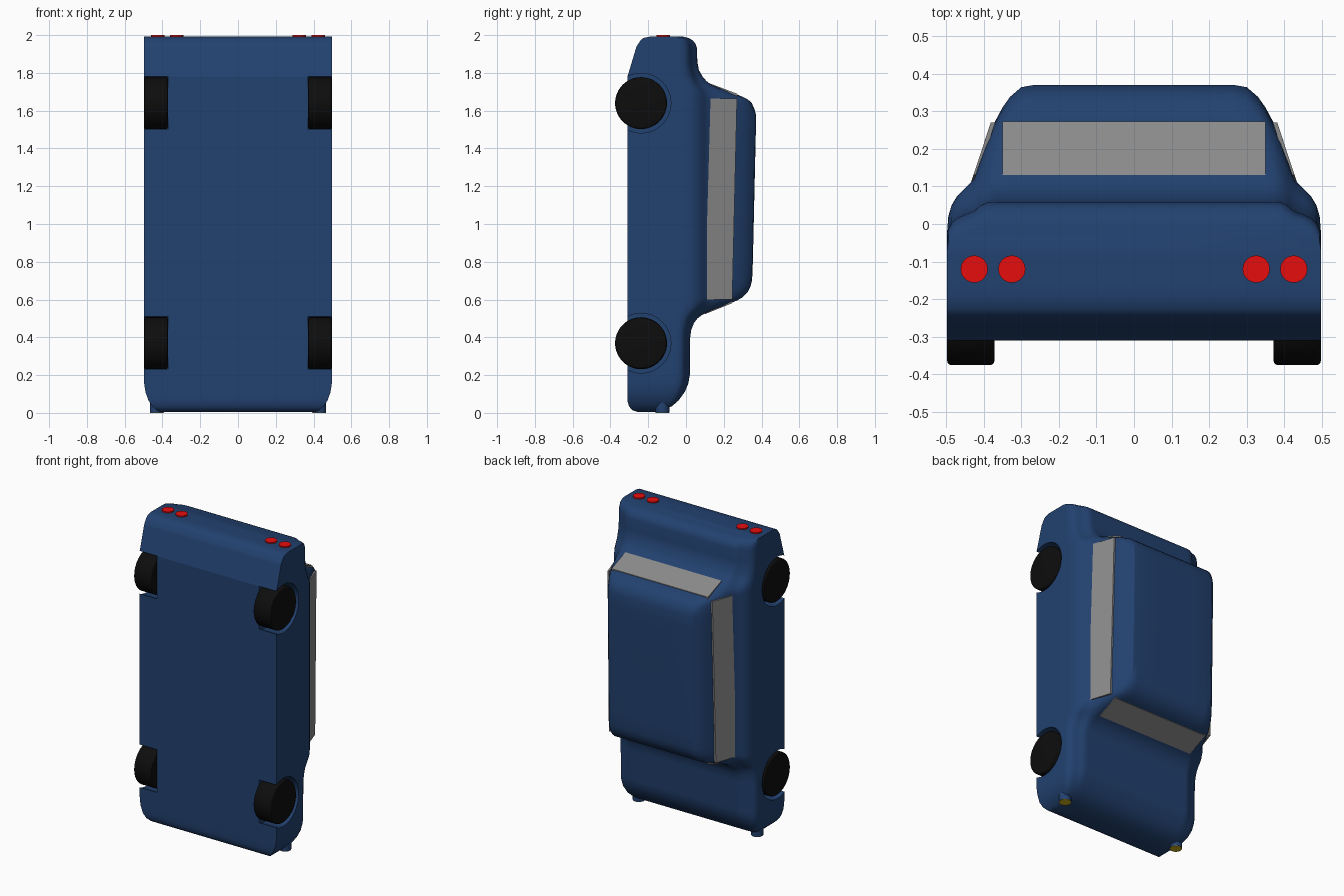
import bpy, bmesh, math
from mathutils import Vector, Matrix

if "Cube" in bpy.data.objects:
    bpy.data.objects.remove(bpy.data.objects["Cube"])


def material(name, rgb):
    m = bpy.data.materials.new(name)
    m.diffuse_color = (*rgb, 1)
    m.use_nodes = True
    m.node_tree.nodes["Principled BSDF"].inputs["Base Color"].default_value = m.diffuse_color
    return m


BLUE = material("blue_paint", (0.016, 0.053, 0.16))
BLACK = material("black_rubber", (0.004, 0.004, 0.004))
GLASS = material("grey_glass", (0.26, 0.26, 0.26))
RED = material("red_lens", (0.8, 0.004, 0.004))
YELLOW = material("yellow_lens", (0.6, 0.45, 0.01))


def finish(bm, name, mat=None, smooth=True):
    bmesh.ops.recalc_face_normals(bm, faces=bm.faces)
    me = bpy.data.meshes.new(name)
    bm.to_mesh(me)
    bm.free()
    ob = bpy.data.objects.new(name, me)
    bpy.context.collection.objects.link(ob)
    if mat:
        me.materials.append(mat)
    if smooth:
        smooth_shade(ob)
    return ob


def smooth_shade(ob):
    bpy.ops.object.select_all(action='DESELECT')
    ob.select_set(True)
    bpy.context.view_layer.objects.active = ob
    bpy.ops.object.shade_smooth_by_angle(angle=math.radians(30))


def cylinder(name, centre, r, depth, axis, mat=None, bevel=0, sides=48):
    bm = bmesh.new()
    rot = Matrix.Rotation(math.pi / 2, 4, 'Y') if axis == 'X' else Matrix()
    bmesh.ops.create_cone(bm, cap_ends=True, segments=sides, radius1=r, radius2=r,
                          depth=depth, matrix=Matrix.Translation(centre) @ rot)
    if bevel:
        rims = [e for e in bm.edges if any(len(f.verts) > 4 for f in e.link_faces)]
        bmesh.ops.bevel(bm, geom=rims, offset=bevel, segments=3, affect='EDGES', profile=0.5)
    return finish(bm, name, mat)


def panel(name, corners, inward, mat):
    # thin slab from an outer quad pushed inward
    bm = bmesh.new()
    vs = [bm.verts.new(c) for c in corners]
    ws = [bm.verts.new(Vector(c) + Vector(inward)) for c in corners]
    bm.faces.new(vs)
    bm.faces.new(ws[::-1])
    for i in range(4):
        j = (i + 1) % 4
        bm.faces.new((vs[i], ws[i], ws[j], vs[j]))
    return finish(bm, name, mat, False)


def lerp(table, t):
    for (a, u), (b, v) in zip(table, table[1:]):
        if t <= b:
            return u + (v - u) * max(0, t - a) / (b - a)
    return table[-1][1]


def smin(a, b, k=0.2):
    h = max(k - abs(a - b), 0) / k
    return min(a, b) - h * h * k / 4


# Body: side wall section, clipped softly by the centre line profile
WALL = [(.497, -.31), (.497, -.22), (.497, -.15), (.497, -.08), (.497, -.02), (.494, .02),
        (.485, .05), (.47, .075), (.45, .095), (.425, .12), (.41, .166), (.39, .23),
        (.37, .29), (.35, .35), (.33, .41), (.30, .50), (.265, .61), (.13, 1.0)]
TOP = [(.006, -.16), (.015, -.125), (.035, -.075), (.065, -.04), (.11, -.007), (.155, .012),
       (.2, .02), (.39, .021), (.44, .028), (.475, .042), (.5, .06), (.52, .087), (.54, .127),
       (.565, .193), (.594, .268), (.612, .3), (.64, .327), (.67, .342), (.705, .35),
       (.8, .354), (1.2, .363), (1.5, .37), (1.58, .37), (1.61, .362), (1.64, .348),
       (1.66, .327), (1.676, .295), (1.705, .217), (1.735, .137), (1.755, .11),
       (1.777, .09), (1.815, .068), (1.86, .06), (1.93, .058), (1.955, .05),
       (1.973, .035), (1.985, .012), (1.992, -.016)]
BASE = [(.006, -.26), (.015, -.285), (.035, -.302), (.065, -.31), (1.78, -.31),
        (1.94, -.262), (1.973, -.24), (1.985, -.225), (1.992, -.19)]

bm = bmesh.new()
rings = []
for z in sorted({p[0] for p in TOP + BASE}):
    h, b = lerp(TOP, z), lerp(BASE, z)
    u = max(0, 1 - z / 0.17)
    s = 1 - 0.22 * (1 - math.sqrt(1 - u * u))
    half = []
    for i, (x, y) in enumerate(WALL):
        if y <= -.02:
            y = b + (y + .31) / .29 * (-.02 - b)
        half.append((x * s, b if i == 0 else max(b + .002 * i, smin(y, h))))
    pts = half + [(-x, y) for x, y in reversed(half)]
    rings.append([bm.verts.new((x, y, z)) for x, y in pts])
for r0, r1 in zip(rings, rings[1:]):
    n = len(r0)
    for i in range(n):
        j = (i + 1) % n
        bm.faces.new((r0[i], r0[j], r1[j], r1[i]))
bm.faces.new(rings[0][::-1])
bm.faces.new(rings[-1])
body = finish(bm, "car_body", BLUE, False)

# Wheels and the arches cut for them
for side, sx in (("left", -1), ("right", 1)):
    for end, z in (("front", .369), ("rear", 1.64)):
        cut = cylinder("arch_cutter", (sx * .52, -.238, z), .158, .3, 'X', BLUE)
        cut.hide_render = True
        mod = body.modifiers.new("arch", 'BOOLEAN')
        mod.operation, mod.solver, mod.object = 'DIFFERENCE', 'EXACT', cut
        bpy.context.view_layer.objects.active = body
        bpy.ops.object.modifier_apply(modifier=mod.name)
        bpy.data.objects.remove(cut)
        cylinder(f"{end}_{side}_wheel", (sx * .434, -.238, z), .1375, .126, 'X', BLACK, .012)

    # Headlight housing and lens
    cylinder(f"{side}_headlight_housing", (sx * .43, -.125, .067), .037, .13, 'Z', BLUE, 0, 32)
    cylinder(f"{side}_headlight_lens", (sx * .43, -.125, .003), .036, .006, 'Z', YELLOW, 0, 32)

    # Twin tail lights
    for part, x in (("outer", .425), ("inner", .325)):
        cylinder(f"{side}_{part}_tail_light", (sx * x, -.12, 1.99), .036, .02, 'Z', RED, 0, 32)

    # Side window
    panel(f"{side}_side_window",
          [(sx * .437, .1, .6), (sx * .389, .245, .6), (sx * .381, .27, 1.665), (sx * .427, .13, 1.665)],
          (-sx * .012, 0, 0), GLASS)
smooth_shade(body)

# Windscreen and rear window
panel("windscreen", [(-.35, .1, .523), (.35, .1, .523), (.35, .245, .581), (-.35, .245, .581)],
      (0, 0, .012), GLASS)
panel("rear_window", [(-.35, .13, 1.743), (.35, .13, 1.743), (.35, .272, 1.689), (-.35, .272, 1.689)],
      (0, 0, -.012), GLASS)
